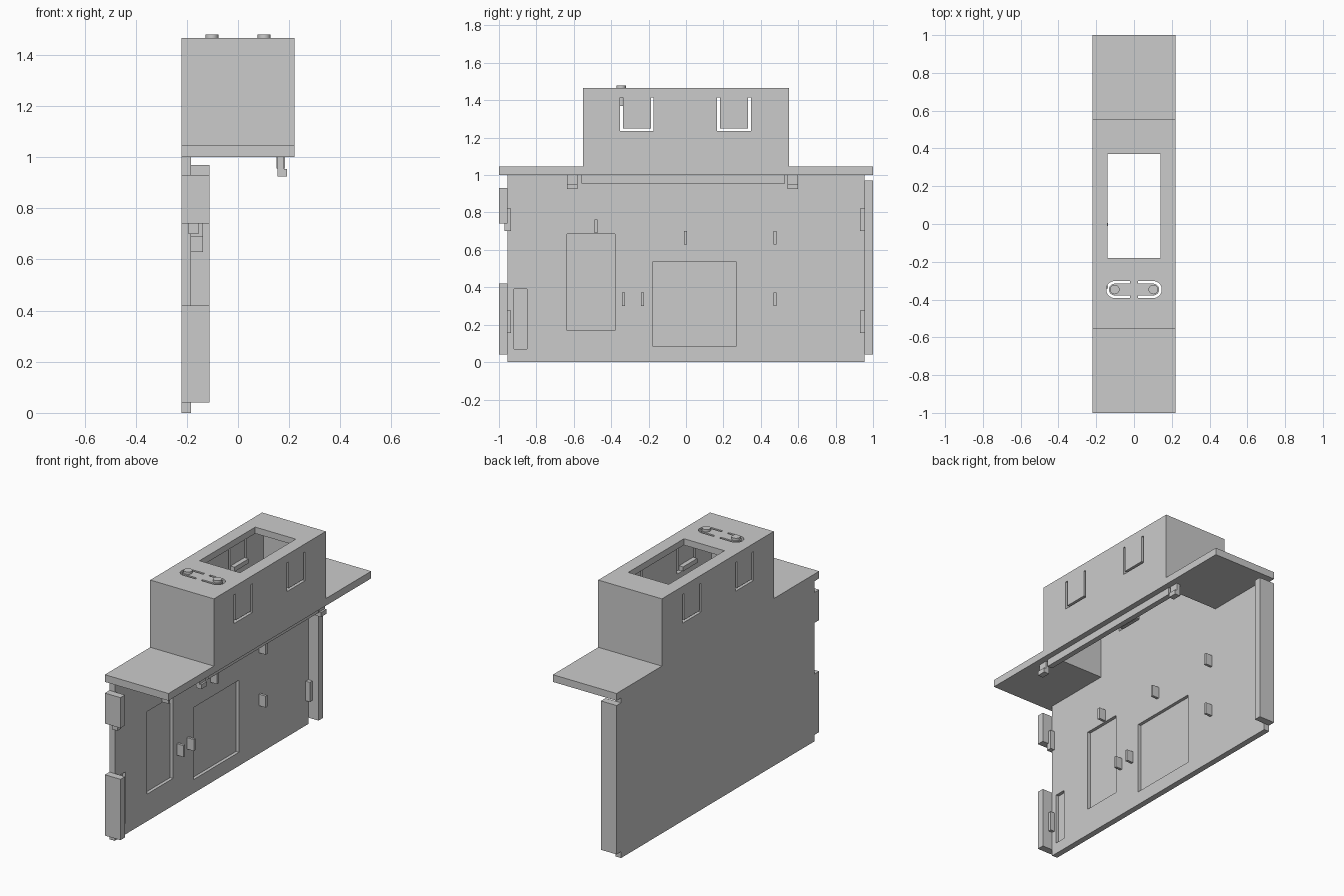
import bpy, bmesh, math
from mathutils import Vector

cube = bpy.data.objects.get("Cube")
if cube:
    bpy.data.objects.remove(cube, do_unlink=True)

grey = bpy.data.materials.new("plain grey plastic")
grey.use_nodes = True
grey.diffuse_color = (0.6, 0.6, 0.6, 1)
grey.node_tree.nodes["Principled BSDF"].inputs["Base Color"].default_value = (0.6, 0.6, 0.6, 1)


def make(name, bm):
    bmesh.ops.recalc_face_normals(bm, faces=bm.faces)
    mesh = bpy.data.meshes.new(name)
    bm.to_mesh(mesh)
    bm.free()
    mesh.materials.append(grey)
    obj = bpy.data.objects.new(name, mesh)
    bpy.context.collection.objects.link(obj)
    return obj


def prism(name, points, depth):
    """Extrude a polygon of 3D points along a vector."""
    bm = bmesh.new()
    face = bm.faces.new([bm.verts.new(p) for p in points])
    side = bmesh.ops.extrude_face_region(bm, geom=[face])
    verts = [v for v in side["geom"] if isinstance(v, bmesh.types.BMVert)]
    bmesh.ops.translate(bm, vec=Vector(depth), verts=verts)
    return make(name, bm)


def box(name, x, y, z):
    corners = [(x[0], y[0], z[0]), (x[1], y[0], z[0]), (x[1], y[1], z[0]), (x[0], y[1], z[0])]
    return prism(name, corners, (0, 0, z[1] - z[0]))


def cut(target, cutters):
    """Subtract the cutters from the target, then discard them."""
    for c in cutters:
        c.hide_render = True
        mod = target.modifiers.new("cut", "BOOLEAN")
        mod.operation = "DIFFERENCE"
        mod.solver = "EXACT"
        mod.object = c
    bpy.context.view_layer.update()
    graph = bpy.context.evaluated_depsgraph_get()
    result = bpy.data.meshes.new_from_object(target.evaluated_get(graph))
    target.modifiers.clear()
    target.data = result
    for c in cutters:
        bpy.data.objects.remove(c, do_unlink=True)


# Dimensions shared by the parts
W, INNER = 0.22, 0.183
TOP, LEDGE, BASE = 1.465, 1.045, 1.0
FACE = -0.183          # inner face of the side plate

# Stepped cover: raised box with a ledge at each end
outline = [(-1, BASE), (1, BASE), (1, LEDGE), (0.552, LEDGE),
           (0.552, TOP), (-0.552, TOP), (-0.552, LEDGE), (-1, LEDGE)]
cover = prism("cover", [(-W, y, z) for y, z in outline], (2 * W, 0, 0))
cutters = [box("cavity", (-INNER, INNER), (-0.515, 0.515), (0.9, TOP - 0.04)),
           box("display_hole", (-0.14, 0.14), (-0.18, 0.37), (1.3, 1.6))]

# U-shaped slots that free a snap tab in both long walls
for mid in (-0.263, 0.257):
    a, b, lo, hi, t = mid - 0.09, mid + 0.09, 1.235, 1.415, 0.015
    u = [(a, hi), (a, lo), (b, lo), (b, hi), (b - t, hi), (b - t, lo + t), (a + t, lo + t), (a + t, hi)]
    cutters.append(prism("tab_slot", [(-0.3, y, z) for y, z in u], (0.6, 0, 0)))

# C-shaped slots around the two push buttons
BY = -0.347
for s in (-1, 1):
    def arc(radius, angles):
        ends = [(0.02, BY + radius)], [(0.02, BY - radius)]
        mid = [(0.102 + radius * math.cos(a), BY + radius * math.sin(a)) for a in angles]
        return ends[0] + mid + ends[1]
    angles = [math.pi / 2 - math.pi * i / 16 for i in range(17)]
    loop = arc(0.045, angles) + arc(0.031, angles)[::-1]
    cutters.append(prism("button_slot", [(s * x, y, 1.4) for x, y in loop], (0, 0, 0.2)))
cut(cover, cutters)

# Push buttons with stems below the cover
for s, side in ((-1, "right"), (1, "left")):
    ring = [(s * 0.102 + 0.025 * math.cos(i * math.tau / 24),
             BY + 0.025 * math.sin(i * math.tau / 24), 1.37) for i in range(24)]
    button = prism(side + "_button", ring, (0, 0, 0.11))
    bpy.ops.object.select_all(action="DESELECT")
    button.select_set(True)
    bpy.context.view_layer.objects.active = button
    bpy.ops.object.shade_smooth_by_angle(angle=math.radians(35))

# Snap ridges on the inside of the wall tabs
for s in (-1, 1):
    for mid in (-0.263, 0.257):
        box("tab_ridge", sorted((s * 0.155, s * 0.19)), (mid - 0.07, mid + 0.07), (1.252, 1.28))

# Side plate with shallow recesses
plate = box("side_plate", (-W, FACE), (-0.955, 0.955), (0, BASE))
cut(plate, [box("recess", (FACE - 0.02, 0), y, z) for y, z in (
    ((-0.635, -0.38), (0.17, 0.685)),
    ((-0.18, 0.27), (0.085, 0.535)),
    ((-0.92, -0.85), (0.07, 0.39)))])

# End walls standing out from the plate
box("front_lower_wall", (-W, -0.112), (-1, -0.955), (0.04, 0.42))
box("front_upper_wall", (-W, -0.112), (-1, -0.955), (0.74, 0.93))
box("back_wall", (-W, -0.112), (0.955, 1), (0.04, 0.97))

# Clips at the inner corners of the end walls
for z in (0.155, 0.7):
    box("front_clip", (FACE - 0.01, -0.155), (-0.97, -0.935), (z, z + 0.122))
    box("back_clip", (FACE - 0.01, -0.155), (0.93, 0.96), (z, z + 0.122))

# Small locating tabs on the plate
for y, z in ((-0.482, 0.69), (-0.003, 0.63), (0.477, 0.63),
             (0.477, 0.3), (-0.333, 0.3), (-0.233, 0.3)):
    box("locating_tab", (FACE - 0.01, -0.137), (y - 0.008, y + 0.008), (z, z + 0.072))

# Lip and hooks under the open edge of the cover
box("lip", (0.15, 0.184), (-0.56, 0.53), (0.955, 1.02))
for y in (-0.608, 0.572):
    hook = [(0.155, 1.01), (0.155, 0.925), (0.192, 0.925), (0.192, 0.953), (0.18, 0.953), (0.18, 1.01)]
    prism("hook", [(x, y - 0.028, z) for x, z in hook], (0, 0.056, 0))
